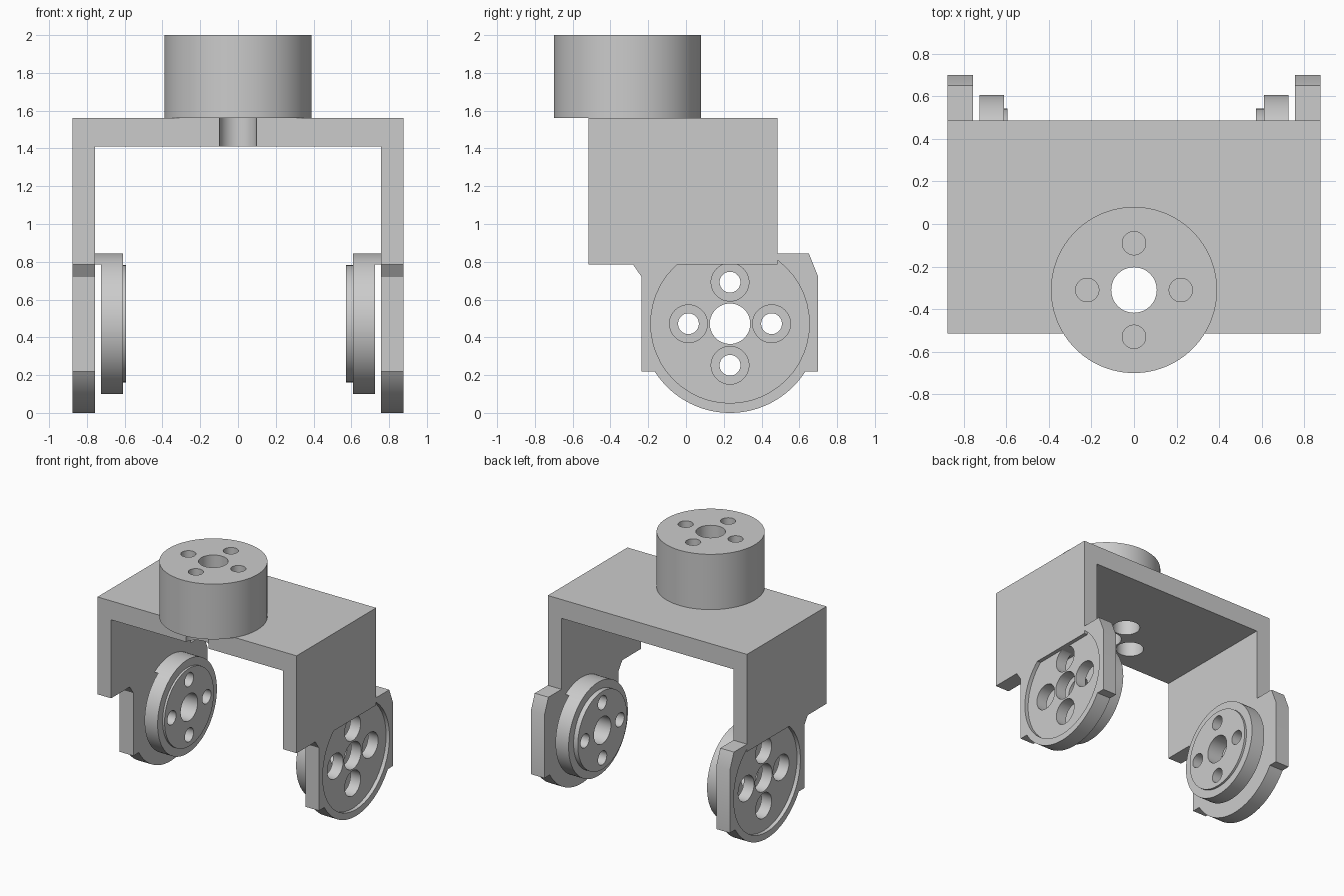
import bpy, bmesh
from math import sin, cos, pi, asin, radians

if "Cube" in bpy.data.objects:
    bpy.data.objects.remove(bpy.data.objects["Cube"], do_unlink=True)

GREY = (0.6, 0.6, 0.6, 1)
mat = bpy.data.materials.new("light grey")
mat.use_nodes = True
mat.diffuse_color = GREY
mat.node_tree.nodes["Principled BSDF"].inputs["Base Color"].default_value = GREY

PLACE = {"x": lambda u, v, d: (d, u, v),
         "y": lambda u, v, d: (u, d, v),
         "z": lambda u, v, d: (u, v, d)}


def arc(centre, r, a0=0, a1=2 * pi, n=64, closed=True):
    """Points on an arc; a closed circle leaves out the repeated end point."""
    steps = n if closed else n + 1
    return [(centre[0] + r * cos(a0 + (a1 - a0) * i / n),
             centre[1] + r * sin(a0 + (a1 - a0) * i / n)) for i in range(steps)]


def prism(name, outline, axis, lo, hi):
    """Extrude a flat outline along an axis."""
    bm = bmesh.new()
    rings = [[bm.verts.new(PLACE[axis](u, v, d)) for u, v in outline] for d in (lo, hi)]
    n = len(outline)
    bm.faces.new(rings[0])
    bm.faces.new(rings[1][::-1])
    for i in range(n):
        j = (i + 1) % n
        bm.faces.new((rings[0][i], rings[1][i], rings[1][j], rings[0][j]))
    bmesh.ops.recalc_face_normals(bm, faces=bm.faces)
    mesh = bpy.data.meshes.new(name)
    bm.to_mesh(mesh)
    bm.free()
    mesh.materials.append(mat)
    obj = bpy.data.objects.new(name, mesh)
    bpy.context.collection.objects.link(obj)
    return obj


def activate(obj):
    bpy.ops.object.select_all(action="DESELECT")
    obj.select_set(True)
    bpy.context.view_layer.objects.active = obj


def drill(obj, cuts):
    """Cut round holes: each cut is (centre, radius, axis, lo, hi)."""
    for centre, r, axis, lo, hi in cuts:
        cutter = prism("cutter", arc(centre, r, n=48), axis, lo, hi)
        cutter.hide_render = True
        mod = obj.modifiers.new("hole", "BOOLEAN")
        mod.operation = "DIFFERENCE"
        mod.solver = "EXACT"
        mod.object = cutter
        activate(obj)
        bpy.ops.object.modifier_apply(modifier=mod.name)
        bpy.data.objects.remove(cutter, do_unlink=True)


def finish(obj):
    activate(obj)
    bpy.ops.object.shade_smooth_by_angle(angle=radians(30))


def cross(c, d=0.22):
    """Four bolt positions around a centre."""
    return [(c[0] + d, c[1]), (c[0] - d, c[1]), (c[0], c[1] + d), (c[0], c[1] - d)]


CENTRE_R, BOLT_R, BORE_R = 0.107, 0.055, 0.1
W, INNER = 0.877, 0.757          # outer and inner half width of the bracket
TOP, UNDER, SKIRT = 1.56, 1.41, 0.785

# U-shaped bracket with wide bores under the mount
mount = (0, -0.31)
bracket = prism("bracket", [(-W, SKIRT), (-W, TOP), (W, TOP), (W, SKIRT),
                            (INNER, SKIRT), (INNER, UNDER),
                            (-INNER, UNDER), (-INNER, SKIRT)], "y", -0.515, 0.485)
drill(bracket, [(mount, CENTRE_R, "z", 1.3, 1.7)] +
      [(c, BORE_R, "z", 1.3, 1.7) for c in cross(mount)])
finish(bracket)

# Round mount on top with blind bolt holes
cylinder = prism("top_mount", arc(mount, 0.39, n=96), "z", TOP, 2.0)
drill(cylinder, [(mount, CENTRE_R, "z", 1.4, 2.1)] +
      [(c, BOLT_R, "z", 1.6, 2.1) for c in cross(mount)])
finish(cylinder)

# Side flanges and their round horns
hub = (0.233, 0.472)
drop = asin((hub[1] - 0.22) / hub[1])
flange_outline = ([(0.48, SKIRT), (0.48, 0.845), (0.65, 0.845), (0.70, 0.72), (0.70, 0.22)]
                  + arc(hub, hub[1], -drop, drop - pi, 48, closed=False)
                  + [(-0.235, 0.22), (-0.235, 0.72), (-0.28, SKIRT)])
lift = asin((SKIRT - hub[1]) / 0.373)

for side, s, hub_end in (("left", 1, 0.573), ("right", -1, 0.593)):
    def span(a, b):
        return tuple(sorted((s * a, s * b)))

    flange = prism(side + "_flange", flange_outline, "x", *span(INNER, W))
    drill(flange, [(hub, 0.42, "x", *span(0.847, 1.0)),
                   (hub, CENTRE_R, "x", *span(0.7, 0.95))] +
          [(c, BORE_R, "x", *span(0.7, 0.95)) for c in cross(hub)])
    finish(flange)

    for part, r, a, b in (("horn_disc", 0.373, 0.61, 0.725), ("horn_face", 0.31, hub_end, 0.61)):
        disc = prism(side + "_" + part, arc(hub, r, n=80), "x", *span(a, b))
        drill(disc, [(hub, CENTRE_R, "x", *span(0.5, 0.8))] +
              [(c, BOLT_R, "x", *span(0.5, 0.8)) for c in cross(hub)])
        finish(disc)

    # Bridge joining the top of the disc to the wall
    finish(prism(side + "_horn_bridge", arc(hub, 0.373, lift, pi - lift, 16, closed=False),
                 "x", *span(0.725, INNER)))
